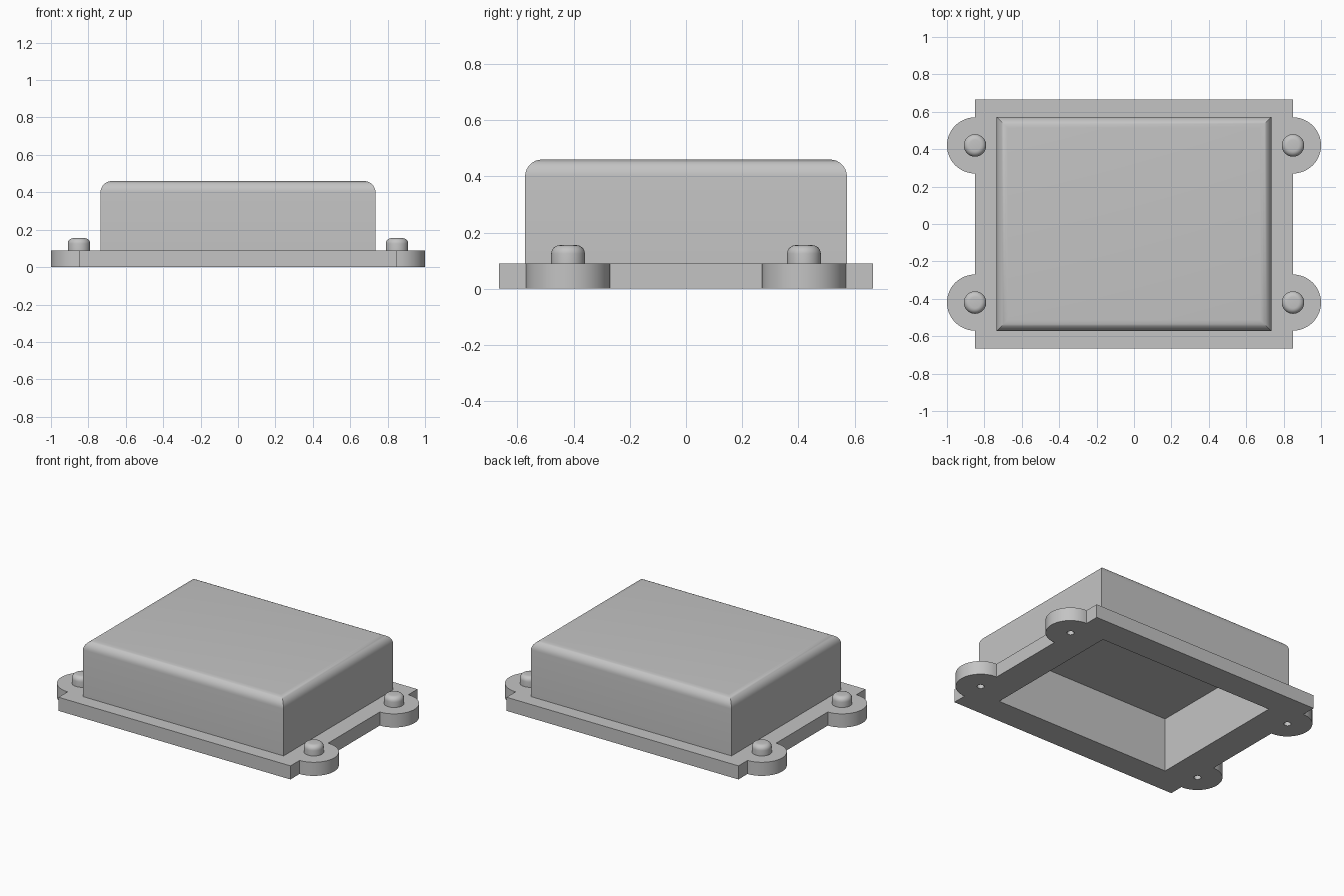
import bpy, bmesh
from math import sin, cos, pi, radians

if "Cube" in bpy.data.objects:
    bpy.data.objects.remove(bpy.data.objects["Cube"], do_unlink=True)

# Single grey finish
GREY = (0.55, 0.55, 0.55, 1.0)
mat = bpy.data.materials.new("plain grey")
mat.use_nodes = True
mat.diffuse_color = GREY
mat.node_tree.nodes["Principled BSDF"].inputs["Base Color"].default_value = GREY

PLATE_X, PLATE_Y, PLATE_Z = 0.85, 0.665, 0.09
COVER_X, COVER_Y, COVER_Z, FILLET = 0.735, 0.573, 0.46, 0.06
CAVITY_X, CAVITY_Y, CAVITY_Z = 0.65, 0.484, 0.36
EAR_Y, EAR_R = 0.42, 0.15
BOLT_R, BOLT_Z, BOLT_FILLET, HOLE_R = 0.06, 0.155, 0.03, 0.022
EARS = [(sx * PLATE_X, sy * EAR_Y) for sx in (1, -1) for sy in (-1, 1)]


def rectangle(hx, hy, z):
    return [(-hx, -hy, z), (hx, -hy, z), (hx, hy, z), (-hx, hy, z)]


def circle(x, y, r, z, n=40):
    return [(x + r * cos(2 * pi * i / n), y + r * sin(2 * pi * i / n), z) for i in range(n)]


def arc_steps(n):
    """Inset and rise fractions along a quarter round."""
    return [(1 - cos(pi / 2 * i / n), sin(pi / 2 * i / n)) for i in range(n + 1)]


def add_loft(bm, rings):
    """Closed skin through rings of equal size, capped at both ends."""
    loops = [[bm.verts.new(p) for p in ring] for ring in rings]
    for a, b in zip(loops, loops[1:]):
        for i in range(len(a)):
            j = (i + 1) % len(a)
            bm.faces.new((a[i], a[j], b[j], b[i]))
    bm.faces.new(loops[0])
    bm.faces.new(loops[-1])


def make(name, lofts):
    bm = bmesh.new()
    for rings in lofts:
        add_loft(bm, rings)
    bmesh.ops.recalc_face_normals(bm, faces=bm.faces)
    mesh = bpy.data.meshes.new(name)
    bm.to_mesh(mesh)
    bm.free()
    obj = bpy.data.objects.new(name, mesh)
    mesh.materials.append(mat)
    bpy.context.collection.objects.link(obj)
    return obj


def activate(obj):
    bpy.ops.object.select_all(action='DESELECT')
    obj.select_set(True)
    bpy.context.view_layer.objects.active = obj


def smooth(obj):
    activate(obj)
    bpy.ops.object.shade_smooth_by_angle(angle=radians(30))


# Base plate outline: rectangle with a half-round ear at each bolt
outline = []
for side in (1, -1):
    outline.append((side * PLATE_X, -side * PLATE_Y))
    for ear in (-1, 1):
        for i in range(25):
            a = -pi / 2 + pi * i / 24
            outline.append((side * (PLATE_X + EAR_R * cos(a)),
                            side * (ear * EAR_Y + EAR_R * sin(a))))
    outline.append((side * PLATE_X, side * PLATE_Y))
plate = make("base_plate", [[[(x, y, z) for x, y in outline] for z in (0, PLATE_Z)]])

# Central opening and bolt holes cut through the plate
cuts = [[rectangle(CAVITY_X, CAVITY_Y, z) for z in (-0.1, 0.2)]]
cuts += [[circle(x, y, HOLE_R, z, 20) for z in (-0.1, 0.2)] for x, y in EARS]
cutter = make("plate_cutter", cuts)
cutter.hide_render = True
cut = plate.modifiers.new("openings", 'BOOLEAN')
cut.operation = 'DIFFERENCE'
cut.solver = 'EXACT'
cut.object = cutter
activate(plate)
bpy.ops.object.modifier_apply(modifier=cut.name)
bpy.data.objects.remove(cutter, do_unlink=True)
smooth(plate)

# Hollow cover: inner ceiling, inner wall, rim, outer wall, rounded top edge
rings = [rectangle(CAVITY_X, CAVITY_Y, CAVITY_Z),
         rectangle(CAVITY_X, CAVITY_Y, PLATE_Z),
         rectangle(COVER_X, COVER_Y, PLATE_Z)]
for inset, rise in arc_steps(8):
    rings.append(rectangle(COVER_X - FILLET * inset, COVER_Y - FILLET * inset,
                           COVER_Z - FILLET + FILLET * rise))
smooth(make("cover", [rings]))

# Round-topped bolt heads on the ears
for (x, y), place in zip(EARS, ("front_left", "back_left", "front_right", "back_right")):
    rings = [circle(x, y, BOLT_R, PLATE_Z)]
    for inset, rise in arc_steps(6):
        rings.append(circle(x, y, BOLT_R - BOLT_FILLET * inset,
                            BOLT_Z - BOLT_FILLET + BOLT_FILLET * rise))
    smooth(make("bolt_head_" + place, [rings]))
